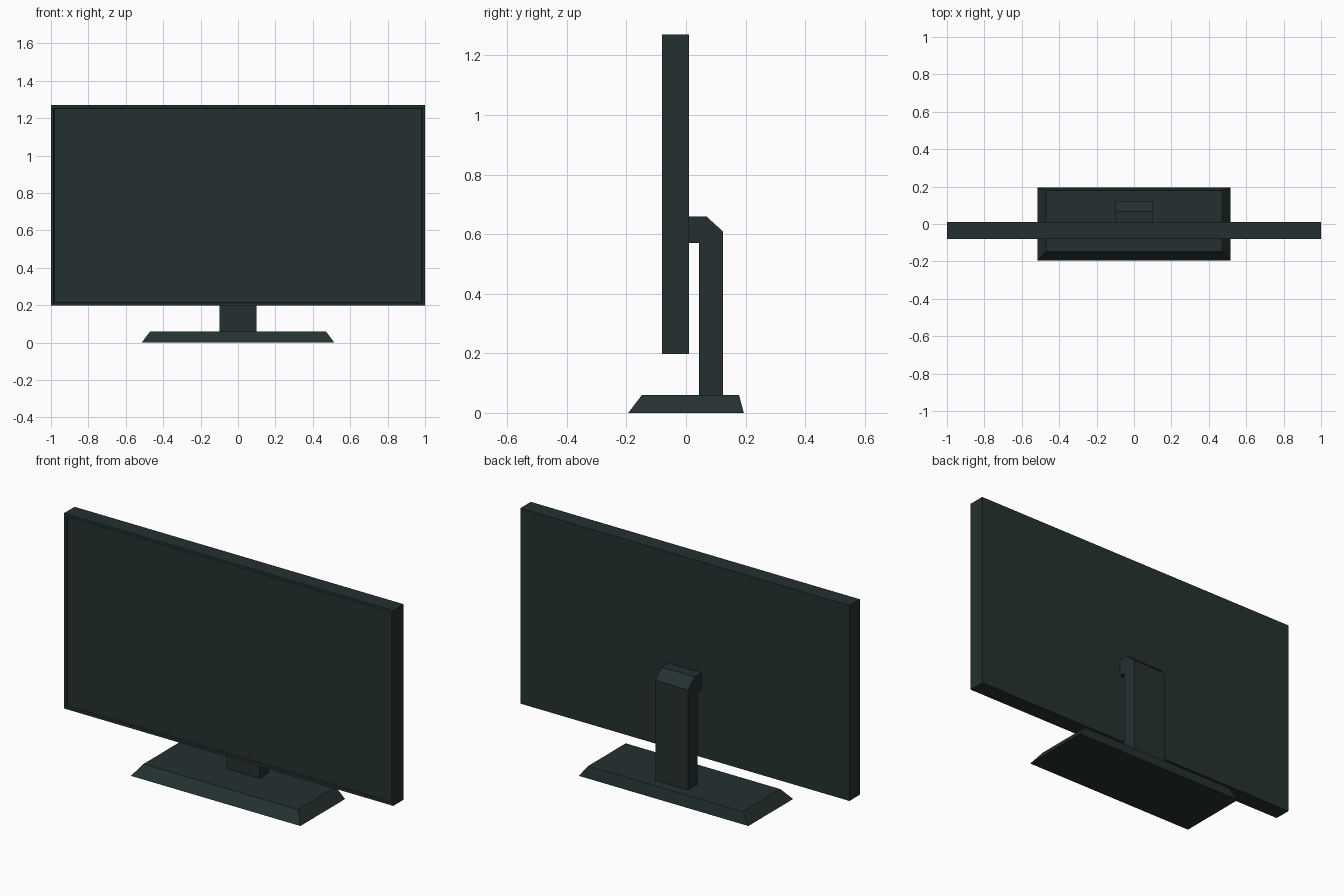
import bpy, bmesh

if "Cube" in bpy.data.objects:
    bpy.data.objects.remove(bpy.data.objects["Cube"])

charcoal = bpy.data.materials.new("dark charcoal")
charcoal.diffuse_color = (0.018, 0.030, 0.030, 1)
charcoal.use_nodes = True
charcoal.node_tree.nodes["Principled BSDF"].inputs["Base Color"].default_value = charcoal.diffuse_color


def finish(bm, name):
    bmesh.ops.recalc_face_normals(bm, faces=bm.faces)
    mesh = bpy.data.meshes.new(name)
    bm.to_mesh(mesh)
    bm.free()
    mesh.materials.append(charcoal)
    obj = bpy.data.objects.new(name, mesh)
    bpy.context.collection.objects.link(obj)
    return obj


def box(x, y0, y1, z0, z1):
    bm = bmesh.new()
    bmesh.ops.create_cube(bm, size=1)
    for v in bm.verts:
        v.co.x = x if v.co.x > 0 else -x
        v.co.y = y1 if v.co.y > 0 else y0
        v.co.z = z1 if v.co.z > 0 else z0
    bm.normal_update()
    return bm


# Display panel: thin frame around a slightly recessed screen
bm = box(1.0, -0.081, 0.01, 0.197, 1.27)
front = [f for f in bm.faces if f.normal.y < -0.9]
bmesh.ops.inset_region(bm, faces=front, thickness=0.021)
bmesh.ops.inset_region(bm, faces=front, thickness=0.004, depth=-0.006)
finish(bm, "display_panel")

# Stand neck: side profile (y, z) extruded across x
profile = [(0.01, 0.66), (0.068, 0.66), (0.124, 0.609), (0.124, 0.06),
           (0.043, 0.06), (0.043, 0.57), (0.01, 0.57)]
bm = bmesh.new()
face = bm.faces.new([bm.verts.new((-0.1, y, z)) for y, z in profile])
ext = bmesh.ops.extrude_face_region(bm, geom=[face])
bmesh.ops.translate(bm, vec=(0.2, 0, 0),
                    verts=[g for g in ext["geom"] if isinstance(g, bmesh.types.BMVert)])
finish(bm, "stand_neck")

# Base foot: box with its top edges drawn in
bm = box(0.515, -0.194, 0.194, 0.0, 0.06)
for v in bm.verts:
    if v.co.z > 0.03:
        v.co.x *= 0.47 / 0.515
        v.co.y = 0.178 if v.co.y > 0 else -0.148
finish(bm, "base_foot")
